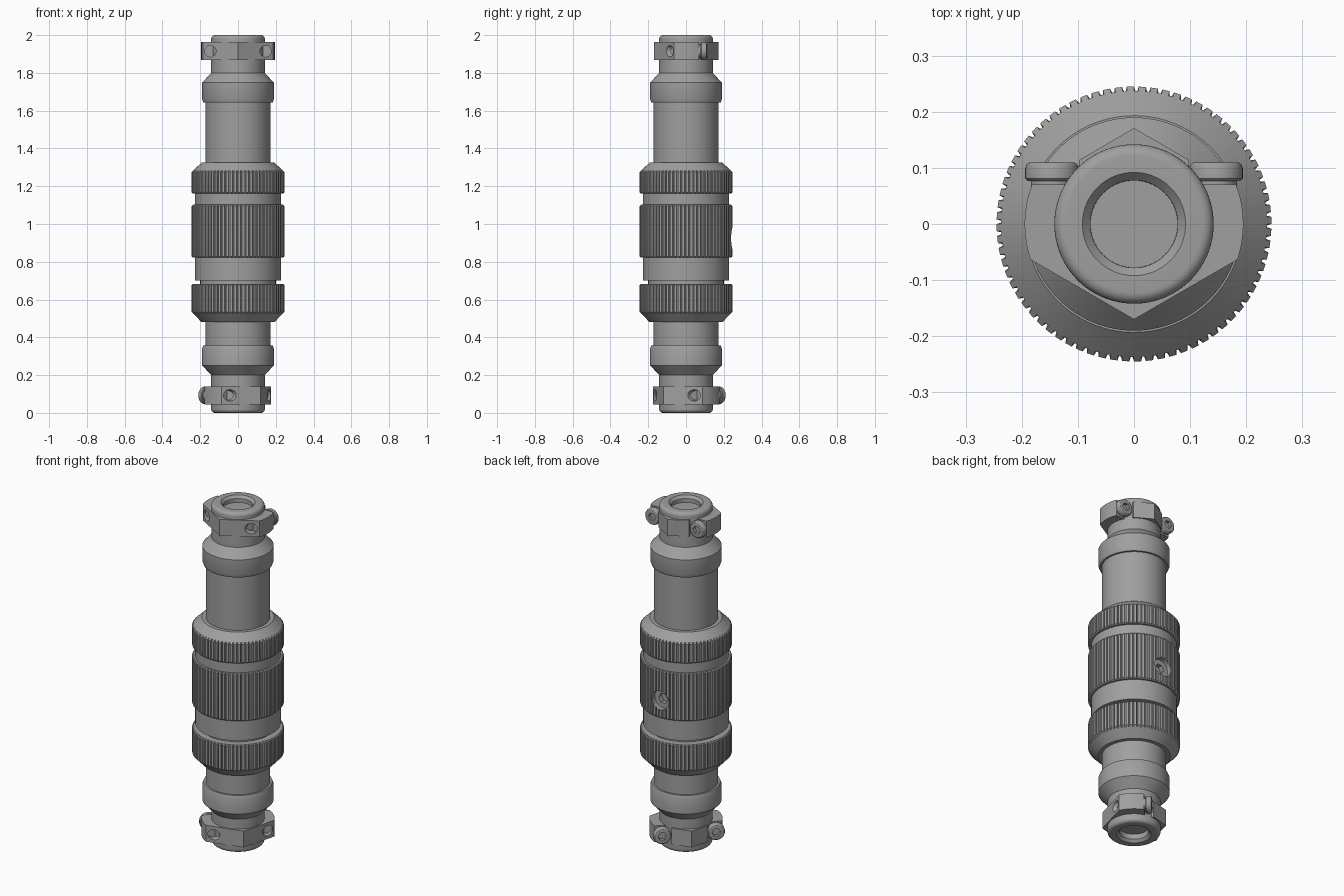
import bpy, math
from mathutils import Matrix

if "Cube" in bpy.data.objects:
    bpy.data.objects.remove(bpy.data.objects["Cube"])

metal = bpy.data.materials.new("grey_metal")
metal.diffuse_color = (0.35, 0.35, 0.35, 1)
metal.use_nodes = True
metal.node_tree.nodes["Principled BSDF"].inputs["Base Color"].default_value = metal.diffuse_color
TAU = 2 * math.pi


def new_object(name, verts, faces):
    me = bpy.data.meshes.new(name)
    me.from_pydata(verts, [], faces)
    me.materials.append(metal)
    ob = bpy.data.objects.new(name, me)
    bpy.context.collection.objects.link(ob)
    return ob


def stack(rings):
    """Skin equal-sized rings listed bottom to top and cap both ends."""
    n = len(rings[0])
    verts = [v for ring in rings for v in ring]
    faces = []
    for k in range(len(rings) - 1):
        for i in range(n):
            j = (i + 1) % n
            faces.append((k * n + i, k * n + j, (k + 1) * n + j, (k + 1) * n + i))
    faces.append(tuple(reversed(range(n))))
    faces.append(tuple(range((len(rings) - 1) * n, len(rings) * n)))
    return verts, faces


def revolve(name, profile, seg=96):
    rings = [[(r * math.cos(TAU * i / seg), r * math.sin(TAU * i / seg), z)
              for i in range(seg)] for z, r in profile]
    return new_object(name, *stack(rings))


def knurled(name, profile, teeth=72, groove=0.237):
    """Revolved part whose surface is cut by straight grooves down to a radius."""
    rings = []
    for z, r in profile:
        ring = []
        for t in range(teeth):
            for f, low in ((0, 0), (0.6, 0), (0.72, 1), (0.88, 1)):
                a = TAU * (t + f) / teeth
                q = min(r, groove) if low else r
                ring.append((q * math.cos(a), q * math.sin(a), z))
        rings.append(ring)
    return new_object(name, *stack(rings))


def along_y(ob, x, z):
    """Turn a part built along z so that it points to +y."""
    ob.data.transform(Matrix.Translation((x, 0, z)) @ Matrix.Rotation(-math.pi / 2, 4, 'X'))
    return ob


def cut(ob, cutter):
    m = ob.modifiers.new("cut", 'BOOLEAN')
    m.operation, m.solver, m.object = 'DIFFERENCE', 'EXACT', cutter
    bpy.context.view_layer.objects.active = ob
    bpy.ops.object.modifier_apply(modifier=m.name)
    bpy.data.objects.remove(cutter, do_unlink=True)


# Cable end: bore, chamfered mouth, rounded lip, neck and collar (z measured from the end)
lip = [(0.12, 0.076), (0.015, 0.078), (0.0, 0.092), (0.0, 0.122)]
lip += [(0.02 - 0.02 * math.cos(a), 0.122 + 0.02 * math.sin(a))
        for a in (math.radians(d) for d in range(15, 91, 15))]
collar = [(0.20, 0.142), (0.252, 0.19), (0.34, 0.19), (0.358, 0.183), (0.358, 0.172)]
end = lip + collar

# Main body, both ends in one revolved profile
mid = [(0.66, 0.172), (0.66, 0.20), (0.72, 0.20), (0.72, 0.172)]
revolve("main_body", end + mid + [(2 - z, r) for z, r in reversed(end)])

# Lower and upper knurled nuts
knurled("lower_nut", [(0.48, 0.165), (0.48, 0.193), (0.527, 0.237), (0.535, 0.245),
                      (0.676, 0.245), (0.682, 0.239), (0.682, 0.165)])
knurled("upper_nut", [(1.162, 0.165), (1.162, 0.239), (1.168, 0.245), (1.275, 0.245),
                      (1.283, 0.237), (1.325, 0.193), (1.325, 0.165)])

# Middle sleeve with knurled band
sleeve = knurled("middle_sleeve", [(0.702, 0.165), (0.702, 0.2285), (0.822, 0.2285),
                                   (0.822, 0.239), (0.828, 0.245), (1.096, 0.245),
                                   (1.102, 0.239), (1.102, 0.2285), (1.17, 0.2285),
                                   (1.17, 0.165)])
# Set screw recess on the back of the sleeve
cut(sleeve, along_y(revolve("bore", [(0.212, 0.055), (0.3, 0.055)], 40), 0, 0.925))
cut(sleeve, along_y(revolve("socket", [(0.185, 0.03), (0.3, 0.03)], 6), 0, 0.925))


def cable_clamp(label, z, turn):
    half = 0.048
    side = [(0.185, -0.063)]
    side += [(0.195 * math.cos(a), 0.195 * math.sin(a))
             for a in (math.radians(d) for d in range(-15, 21, 5))]
    side += [(0.182, 0.07), (0.098, 0.07), (0.098, 0.114)]
    outline = [(0, -0.17)] + side + [(0, 0.171)] + [(-x, y) for x, y in reversed(side)]
    rings = [[(x, y, h) for x, y in outline] for h in (-half, half)]
    parts = [new_object(label + "_clamp", *stack(rings))]
    for s, tag in ((-1, "left"), (1, "right")):
        # Threaded hole on the front facet
        cut(parts[0], along_y(revolve("hole", [(-0.25, 0.03), (-0.05, 0.03)], 32), s * 0.146, 0))
        # Screw head with washer and hex socket
        screw = revolve(f"{label}_{tag}_screw",
                        [(0.06, 0.038), (0.077, 0.038), (0.077, 0.044), (0.081, 0.048),
                         (0.098, 0.048), (0.105, 0.046), (0.109, 0.042), (0.11, 0.037)], 40)
        along_y(screw, s * 0.146, 0)
        cut(screw, along_y(revolve("hex", [(0.09, 0.024), (0.2, 0.024)], 6), s * 0.146, 0))
        parts.append(screw)
    for p in parts:
        p.data.transform(Matrix.Translation((0, 0, z)) @ Matrix.Rotation(turn, 4, 'Z'))


cable_clamp("upper", 1.915, 0)
cable_clamp("lower", 0.093, math.radians(45))

# Smooth round surfaces, keep edges crisp
for ob in bpy.context.scene.objects:
    ob.select_set(True)
bpy.context.view_layer.objects.active = sleeve
bpy.ops.object.shade_smooth_by_angle(angle=math.radians(25))
